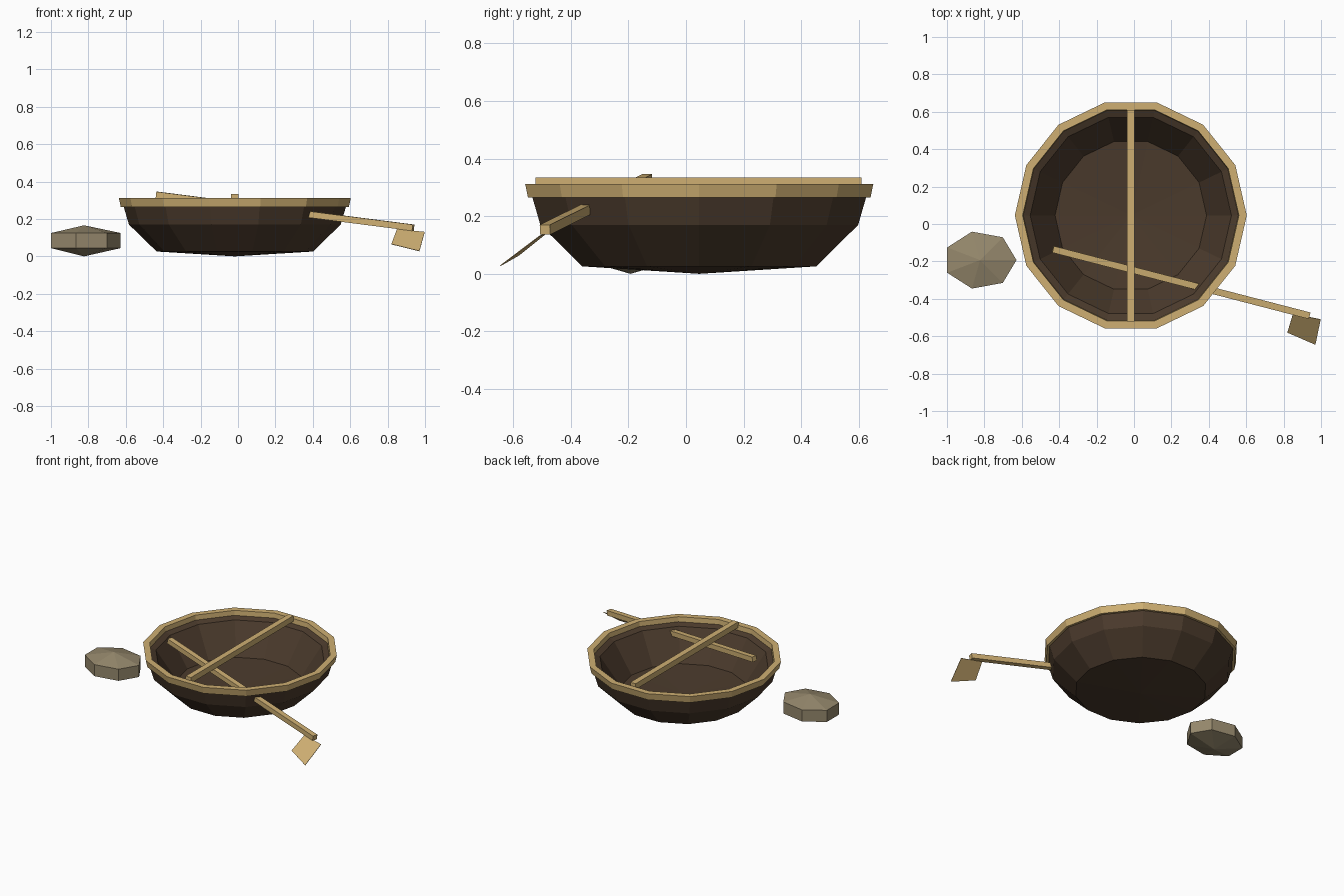
import bpy, bmesh, math
from mathutils import Vector, Matrix

cube = bpy.data.objects.get("Cube")
if cube:
    bpy.data.objects.remove(cube, do_unlink=True)


def material(name, rgb):
    m = bpy.data.materials.new(name)
    m.use_nodes = True
    m.diffuse_color = (*rgb, 1)
    m.node_tree.nodes["Principled BSDF"].inputs["Base Color"].default_value = (*rgb, 1)
    return m


HIDE = material("dark brown hide", (0.07, 0.043, 0.025))
WOOD = material("tan wood", (0.62, 0.43, 0.17))
STONE = material("grey brown stone", (0.30, 0.245, 0.15))


def finish(name, bm, mat):
    bmesh.ops.recalc_face_normals(bm, faces=bm.faces)
    mesh = bpy.data.meshes.new(name)
    bm.to_mesh(mesh)
    bm.free()
    mesh.materials.append(mat)
    ob = bpy.data.objects.new(name, mesh)
    bpy.context.collection.objects.link(ob)
    return ob


def lathe(name, profile, sides, centre, mat, closed=False, y_scale=1):
    """Spin a (radius, height) profile into a faceted solid."""
    bm = bmesh.new()
    rings = []
    for r, z in profile:
        if r == 0:
            rings.append([bm.verts.new((*centre, z))] * sides)
            continue
        ring = []
        for i in range(sides):
            a = math.tau * i / sides
            ring.append(bm.verts.new((centre[0] + r * math.cos(a),
                                      centre[1] + r * math.sin(a) * y_scale, z)))
        rings.append(ring)
    pairs = list(zip(rings, rings[1:]))
    if closed:
        pairs.append((rings[-1], rings[0]))
    for low, high in pairs:
        for i in range(sides):
            j = (i + 1) % sides
            corners = dict.fromkeys((low[i], low[j], high[j], high[i]))
            bm.faces.new(list(corners))
    return finish(name, bm, mat)


def beam(name, start, end, width, height, mat):
    """Square bar running between two points."""
    start, end = Vector(start), Vector(end)
    along = (end - start).normalized()
    side = Vector((0, 0, 1)).cross(along).normalized()
    up = along.cross(side)
    rot = Matrix((along, side, up)).transposed().to_4x4()
    size = Matrix.Diagonal(((end - start).length, width, height, 1))
    bm = bmesh.new()
    bmesh.ops.create_cube(bm, size=1, matrix=Matrix.Translation((start + end) / 2) @ rot @ size)
    return finish(name, bm, mat)


# Round hull: outer skin up, over the inner ledge, and down the straight inside wall
BOAT = (-0.017, 0.046)
lathe("hull", [(0, 0), (0.418, 0.026), (0.566, 0.17), (0.598, 0.278),
               (0.58, 0.28), (0.538, 0.264), (0.405, 0.065), (0, 0.04)],
      14, BOAT, HIDE)

# Wooden hoop around the top
lathe("rim", [(0.61, 0.265), (0.62, 0.312), (0.578, 0.312), (0.574, 0.265)],
      14, BOAT, WOOD, closed=True)

# Seat bar across the rim
beam("cross_bar", (-0.018, -0.522, 0.314), (-0.018, 0.61, 0.314), 0.04, 0.04, WOOD)

# Paddle: sloping shaft and thin blade
beam("paddle_shaft", (-0.434, -0.135, 0.329), (0.937, -0.49, 0.153), 0.036, 0.034, WOOD)

bm = bmesh.new()
blade = [(0.85, -0.48, 0.145), (0.998, -0.51, 0.13), (0.97, -0.645, 0.028), (0.82, -0.58, 0.065)]
bm.faces.new([bm.verts.new(p) for p in blade])
ob = finish("paddle_blade", bm, WOOD)
solid = ob.modifiers.new("thickness", "SOLIDIFY")
solid.thickness = 0.003
solid.offset = 0

# Stone lying beside the boat
lathe("stone", [(0, 0), (0.195, 0.044), (0.195, 0.125), (0, 0.166)],
      7, (-0.823, -0.193), STONE, y_scale=0.8)
